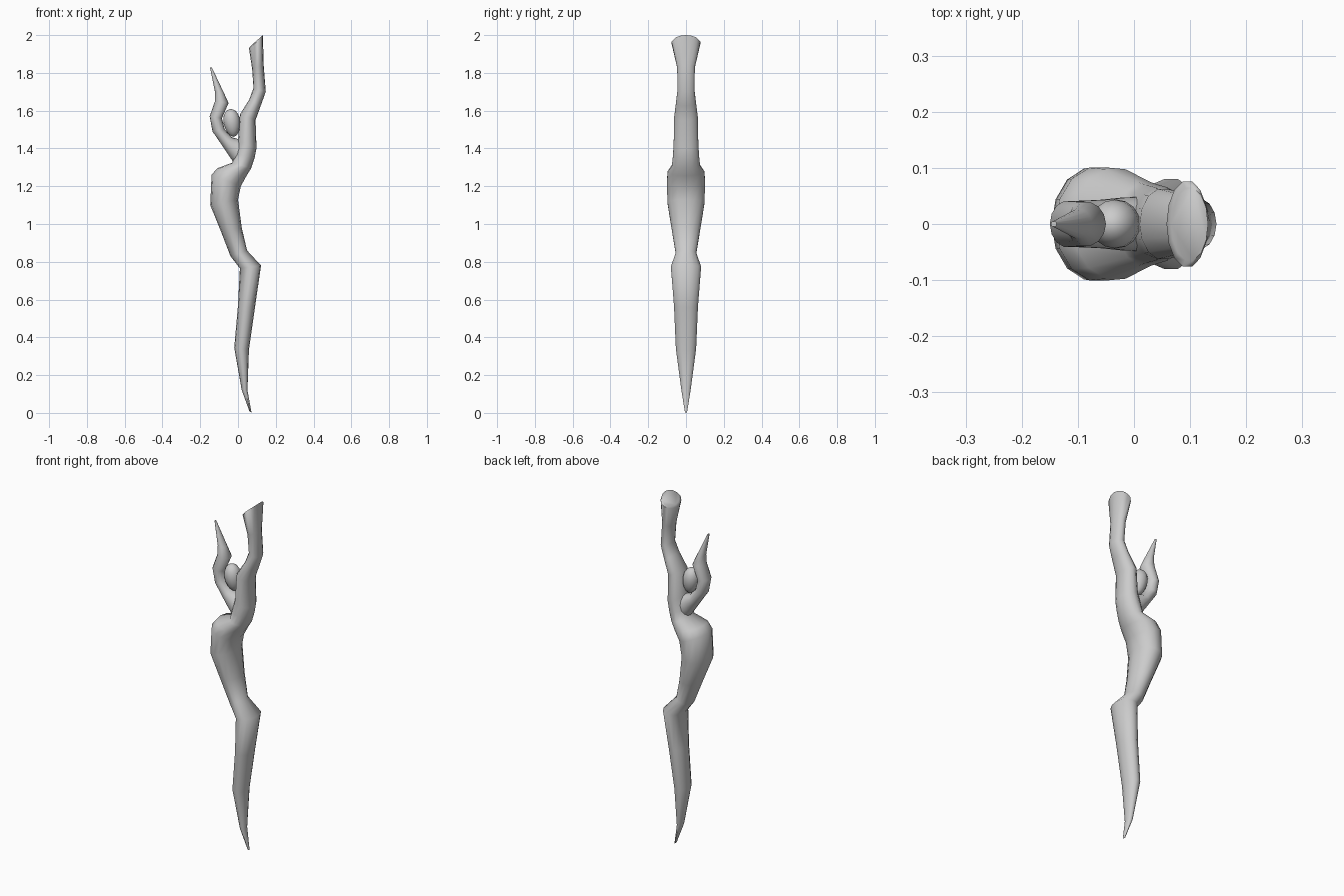
import bpy, bmesh, math
from mathutils import Vector, Matrix

old = bpy.data.objects.get("Cube")
if old:
    bpy.data.objects.remove(old, do_unlink=True)

grey = bpy.data.materials.new("plain grey")
grey.use_nodes = True
grey.diffuse_color = (0.6, 0.6, 0.6, 1)
grey.node_tree.nodes["Principled BSDF"].inputs["Base Color"].default_value = (0.6, 0.6, 0.6, 1)


def finish(bm, name):
    bmesh.ops.recalc_face_normals(bm, faces=bm.faces)
    mesh = bpy.data.meshes.new(name)
    bm.to_mesh(mesh)
    bm.free()
    mesh.materials.append(grey)
    obj = bpy.data.objects.new(name, mesh)
    bpy.context.collection.objects.link(obj)
    bpy.ops.object.select_all(action='DESELECT')
    obj.select_set(True)
    bpy.context.view_layer.objects.active = obj
    bpy.ops.object.shade_smooth_by_angle(angle=math.radians(60))
    return obj


def loft(name, sections, sides=14):
    """Join oval rings; each is left x, left z, right x, right z, half depth."""
    bm = bmesh.new()
    rings = []
    for lx, lz, rx, rz, depth in sections:
        left, right = Vector((lx, 0, lz)), Vector((rx, 0, rz))
        mid, half = (left + right) / 2, (right - left) / 2
        ring = []
        for i in range(sides):
            a = math.tau * i / sides
            ring.append(bm.verts.new(mid + half * math.cos(a) + Vector((0, depth * math.sin(a), 0))))
        rings.append(ring)
    for low, high in zip(rings, rings[1:]):
        for i in range(sides):
            j = (i + 1) % sides
            bm.faces.new((low[i], low[j], high[j], high[i]))
    bm.faces.new(rings[0])
    bm.faces.new(rings[-1])
    return finish(bm, name)


# Legs, hips, torso and the raised flaring arm in one sweep
loft("body", [
    (0.060, 0.01, 0.072, 0.00, 0.006),
    (0.02, 0.12, 0.05, 0.12, 0.025),
    (-0.02, 0.345, 0.058, 0.335, 0.055),
    (0.00, 0.57, 0.09, 0.56, 0.065),
    (0.01, 0.765, 0.122, 0.78, 0.082),
    (-0.04, 0.83, 0.048, 0.86, 0.056),
    (-0.09, 0.96, 0.02, 0.98, 0.077),
    (-0.147, 1.10, 0.00, 1.13, 0.101),
    (-0.14, 1.26, 0.015, 1.20, 0.103),
    (-0.11, 1.295, 0.045, 1.255, 0.10),
    (-0.03, 1.325, 0.07, 1.295, 0.076),
    (-0.02, 1.37, 0.088, 1.35, 0.071),
    (0.00, 1.44, 0.098, 1.40, 0.067),
    (0.01, 1.58, 0.093, 1.55, 0.064),
    (0.06, 1.66, 0.12, 1.625, 0.054),
    (0.082, 1.72, 0.147, 1.70, 0.046),
    (0.075, 1.82, 0.136, 1.84, 0.048),
    (0.058, 1.93, 0.132, 1.99, 0.078),
    (0.066, 1.942, 0.132, 2.00, 0.066),
])

# Bent pointed arm
loft("pointed_arm", [
    (-0.01, 1.31, 0.05, 1.42, 0.05),
    (-0.04, 1.35, 0.00, 1.45, 0.048),
    (-0.08, 1.41, -0.035, 1.46, 0.044),
    (-0.135, 1.49, -0.07, 1.50, 0.042),
    (-0.15, 1.57, -0.085, 1.56, 0.042),
    (-0.122, 1.65, -0.05, 1.64, 0.04),
    (-0.122, 1.70, -0.075, 1.695, 0.027),
    (-0.148, 1.828, -0.138, 1.828, 0.005),
])

# Egg-shaped head, narrower at the chin
bm = bmesh.new()
bmesh.ops.create_uvsphere(bm, u_segments=16, v_segments=10, radius=1)
for v in bm.verts:
    taper = 0.93 + 0.12 * v.co.z
    v.co = Vector((v.co.x * 0.047 * taper, v.co.y * 0.047 * taper, v.co.z * 0.074))
bm.transform(Matrix.Translation((-0.032, 0, 1.535)) @ Matrix.Rotation(math.radians(-8), 4, 'Y'))
finish(bm, "head")
